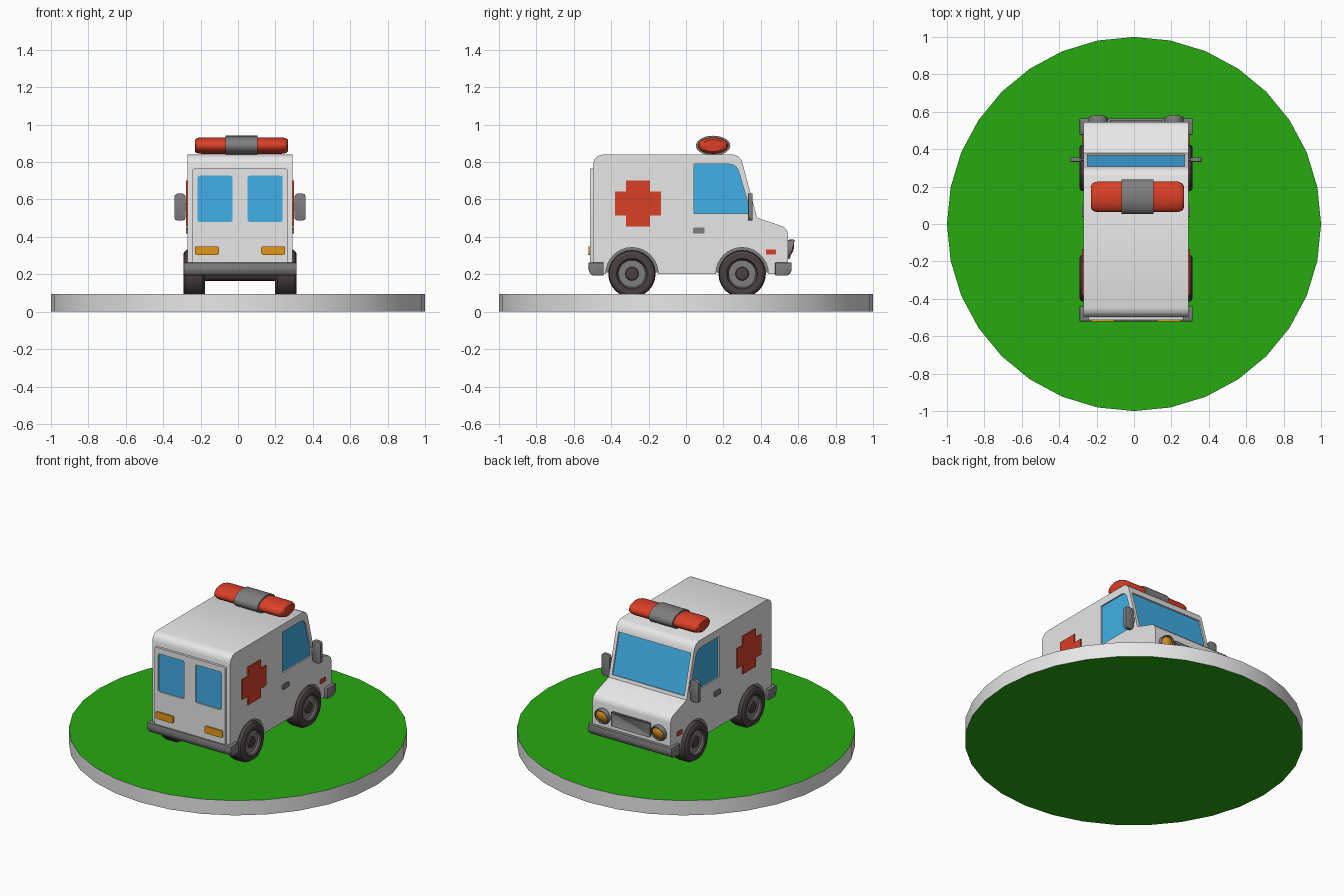
import bpy, bmesh, math

if "Cube" in bpy.data.objects:
    bpy.data.objects.remove(bpy.data.objects["Cube"])

CX = 0.011  # centre line of the van


def material(name, rgb):
    m = bpy.data.materials.new(name)
    m.diffuse_color = (*rgb, 1)
    m.use_nodes = True
    m.node_tree.nodes["Principled BSDF"].inputs["Base Color"].default_value = m.diffuse_color
    return m


WHITE = material("white", (0.80, 0.80, 0.80))
GREEN = material("green", (0.02, 0.40, 0.006))
BLUE = material("blue", (0.055, 0.44, 0.82))
RED = material("red", (0.70, 0.05, 0.02))
ORANGE = material("orange", (0.78, 0.31, 0.01))
GREY = material("grey", (0.21, 0.21, 0.21))
DARK = material("dark_rubber", (0.07, 0.052, 0.052))


def finish(name, bm, mats):
    bmesh.ops.recalc_face_normals(bm, faces=bm.faces)
    me = bpy.data.meshes.new(name)
    bm.to_mesh(me)
    bm.free()
    for m in mats:
        me.materials.append(m)
    ob = bpy.data.objects.new(name, me)
    bpy.context.collection.objects.link(ob)
    return ob


def prism(name, pts, a, b, mat, axis="x", bevel=0, inset=0):
    """Extrude a 2D outline from a to b along x (points are y,z) or y (points are x,z)."""
    bm = bmesh.new()
    place = (lambda t, p: (t, p[0], p[1])) if axis == "x" else (lambda t, p: (p[0], t, p[1]))
    lo = [bm.verts.new(place(a, p)) for p in pts]
    hi = [bm.verts.new(place(b, p)) for p in pts]
    n = len(pts)
    bm.faces.new(lo)
    cap = bm.faces.new(hi)
    for i in range(n):
        j = (i + 1) % n
        bm.faces.new((lo[i], lo[j], hi[j], hi[i]))
    bmesh.ops.recalc_face_normals(bm, faces=bm.faces)
    if inset:
        bmesh.ops.inset_individual(bm, faces=[cap], thickness=inset, depth=-inset * 0.5)
    if bevel:
        bmesh.ops.bevel(bm, geom=list(bm.edges), offset=bevel, segments=2,
                        profile=0.5, affect="EDGES")
    return finish(name, bm, [mat])


def lathe(name, pts, idx, mats, centre, axis="x", scale=(1, 1), segs=24):
    """Turn (position, radius) points about an axis; idx gives a material per band."""
    bm = bmesh.new()
    rings = []
    for t, r in pts:
        ring = []
        for k in range(segs):
            ang = 2 * math.pi * k / segs
            u, v = r * scale[0] * math.cos(ang), r * scale[1] * math.sin(ang)
            co = {"x": (t, u, v), "y": (u, t, v), "z": (u, v, t)}[axis]
            ring.append(bm.verts.new([c + d for c, d in zip(co, centre)]))
        rings.append(ring)
    for i in range(len(pts) - 1):
        for k in range(segs):
            j = (k + 1) % segs
            f = bm.faces.new((rings[i][k], rings[i][j], rings[i + 1][j], rings[i + 1][k]))
            f.material_index = idx[i]
    bmesh.ops.remove_doubles(bm, verts=bm.verts, dist=1e-5)
    return finish(name, bm, mats)


def rrect(u0, u1, v0, v1, r, n=3):
    pts = []
    for cu, cv, start in ((u1 - r, v1 - r, 0), (u0 + r, v1 - r, 90),
                          (u0 + r, v0 + r, 180), (u1 - r, v0 + r, 270)):
        for k in range(n + 1):
            a = math.radians(start + 90 * k / n)
            pts.append((cu + r * math.cos(a), cv + r * math.sin(a)))
    return pts


def cut(target, cutter):
    mod = target.modifiers.new("cut", "BOOLEAN")
    mod.operation, mod.solver, mod.object = "DIFFERENCE", "EXACT", cutter
    bpy.context.view_layer.objects.active = target
    bpy.ops.object.modifier_apply(modifier=mod.name)
    bpy.data.objects.remove(cutter)


# Round base: grass on the flat faces, white rim
lathe("base_disc", [(0, 0), (0, 1), (0.096, 1), (0.096, 0)], [0, 1, 0], [GREEN, WHITE],
      (0, 0, 0), "z", segs=32)

# Van body: side profile with two wheel arches
AXLES, HUB_Z = (-0.289, 0.30), 0.203
profile = [(-0.497, HUB_Z)]
for y in AXLES:
    for k in range(17):
        a = math.pi * (1 - k / 16)
        profile.append((y + 0.14 * math.cos(a), HUB_Z + 0.14 * math.sin(a)))
profile += [(0.545, HUB_Z), (0.545, 0.415), (0.539, 0.437), (0.52, 0.455), (0.38, 0.503),
            (0.303, 0.79), (0.296, 0.81), (0.28, 0.83), (0.255, 0.84),
            (-0.447, 0.84), (-0.472, 0.833), (-0.490, 0.815), (-0.497, 0.79)]
body = prism("van_body", profile, CX - 0.281, CX + 0.281, WHITE)
prism("wheel_well_lining", rrect(-0.45, 0.46, 0.21, 0.38, 0.01), CX - 0.185, CX + 0.185, GREY)


# Windscreen set into the sloped front
def slope(t, off):
    return (0.303 - 0.0 + 0.077 * t + 0.966 * off, 0.79 - 0.287 * t + 0.259 * off)


def screen(lo, hi):
    return [slope(0.05, lo), slope(0.93, lo), slope(0.93, hi), slope(0.05, hi)]


cut(body, prism("cutter", screen(-0.012, 0.06), CX - 0.26, CX + 0.26, WHITE))
prism("windscreen", screen(-0.02, -0.009), CX - 0.26, CX + 0.26, BLUE)

# Rear door panel
door = prism("rear_door_panel", rrect(CX - 0.254, CX + 0.254, 0.255, 0.765, 0.008),
             -0.513, -0.49, WHITE, "y")

side_window = [(0.043, 0.524), (0.337, 0.524), (0.337, 0.56), (0.282, 0.75), (0.27, 0.772),
               (0.25, 0.786), (0.22, 0.79), (0.043, 0.79)]
cy, cz, arm, half = -0.257, 0.579, 0.123, 0.065
cross = [(cy + u, cz + v) for u, v in (
    (half, half), (half, arm), (-half, arm), (-half, half), (-arm, half), (-arm, -half),
    (-half, -half), (-half, -arm), (half, -arm), (half, -half), (arm, -half), (arm, half))]

for s, side in ((1, "right"), (-1, "left")):
    def x(d):
        return CX + s * d

    def span(c, w):
        return x(c) - w, x(c) + w

    # Side window
    cut(body, prism("cutter", side_window, x(0.269), x(0.33), WHITE))
    prism(side + "_side_window", side_window, x(0.262), x(0.272), BLUE)
    # Rear window and tail light
    pane = rrect(*span(0.134, 0.094), 0.48, 0.727, 0.012)
    cut(door, prism("cutter", pane, -0.6, -0.502, WHITE, "y"))
    prism(side + "_rear_window", pane, -0.505, -0.495, BLUE, "y")
    prism(side + "_tail_light", rrect(*span(0.177, 0.064), 0.304, 0.35, 0.01),
          -0.522, -0.50, ORANGE, "y")
    # Red cross, door handle and side marker
    prism(side + "_cross", cross, x(0.27), x(0.289), RED)
    prism(side + "_door_handle", rrect(0.037, 0.10, 0.417, 0.449, 0.006), x(0.27), x(0.289), GREY)
    prism(side + "_side_marker", rrect(0.428, 0.48, 0.305, 0.333, 0.003), x(0.27), x(0.286), RED)
    # Door mirror with its arm
    prism(side + "_mirror", rrect(*span(0.321, 0.030), 0.487, 0.632, 0.018),
          0.332, 0.356, GREY, "y", bevel=0.003)
    prism(side + "_mirror_arm", rrect(0.337, 0.351, 0.54, 0.58, 0.004), x(0.265), x(0.30), GREY)
    # Headlight: grey rim leaning forward at the top, orange lens
    lamp = lathe(side + "_headlight",
                 [(0.52, 0), (0.52, 0.05), (0.562, 0.052), (0.569, 0.049), (0.569, 0.043),
                  (0.561, 0.041), (0.570, 0.028), (0.575, 0.012), (0.576, 0)],
                 [0, 0, 0, 0, 0, 1, 1, 1], [GREY, ORANGE], (x(0.203), 0, 0.334), "y", segs=20)
    for v in lamp.data.vertices:
        v.co.y += 0.26 * (v.co.z - 0.334)
    # Wheels: tyre, recessed grey rim, dark hub
    for y, end in zip(AXLES, ("rear", "front")):
        rings = [(0.188, 0), (0.188, 0.108), (0.200, 0.124), (0.215, 0.127), (0.278, 0.127),
                 (0.294, 0.122), (0.303, 0.108), (0.303, 0.082), (0.290, 0.075),
                 (0.284, 0.072), (0.284, 0.036), (0.294, 0.033), (0.296, 0.026), (0.296, 0)]
        lathe(f"{side}_{end}_wheel", [(s * t, r) for t, r in rings],
              [0] * 8 + [1, 1, 0, 0, 0], [DARK, GREY], (CX, y, HUB_Z))

# Axles
for y, end in zip(AXLES, ("rear", "front")):
    lathe(end + "_axle", [(-0.19, 0), (-0.19, 0.038), (0.19, 0.038), (0.19, 0)], [0, 0, 0],
          [DARK], (CX, y, HUB_Z), segs=16)

# Bumpers with the lower outer edge tucked in
for name, o, i in (("rear_bumper", -0.521, -0.44), ("front_bumper", 0.565, 0.476)):
    d = 1 if o > 0 else -1
    outline = [(i, 0.263), (o, 0.263), (o, 0.225), (o - d * 0.008, 0.204),
               (o - d * 0.024, 0.193), (i, 0.193)]
    prism(name, outline, CX - 0.302, CX + 0.302, GREY, bevel=0.005)

# Grille between the headlights
prism("grille", rrect(CX - 0.14, CX + 0.14, 0.288, 0.382, 0.006), 0.53, 0.557, GREY, "y",
      inset=0.012)

# Roof light bar: red bar through a grey collar
bar = (0.018, 0.145, 0.888)
lathe("light_bar", [(-0.248, 0), (-0.248, 0.72), (-0.242, 0.86), (-0.228, 0.96), (-0.21, 1),
                    (0.21, 1), (0.228, 0.96), (0.242, 0.86), (0.248, 0.72), (0.248, 0)],
      [0] * 9, [RED], bar, scale=(0.082, 0.044), segs=28)
lathe("light_bar_collar", [(-0.086, 0), (-0.086, 1), (0.086, 1), (0.086, 0)], [0] * 3, [GREY],
      bar, scale=(0.092, 0.053), segs=28)

# Smooth the rounded parts, keep hard edges
bpy.ops.object.select_all(action="DESELECT")
for ob in bpy.context.collection.objects:
    ob.select_set(True)
    bpy.context.view_layer.objects.active = ob
bpy.ops.object.shade_smooth_by_angle(angle=math.radians(32))
